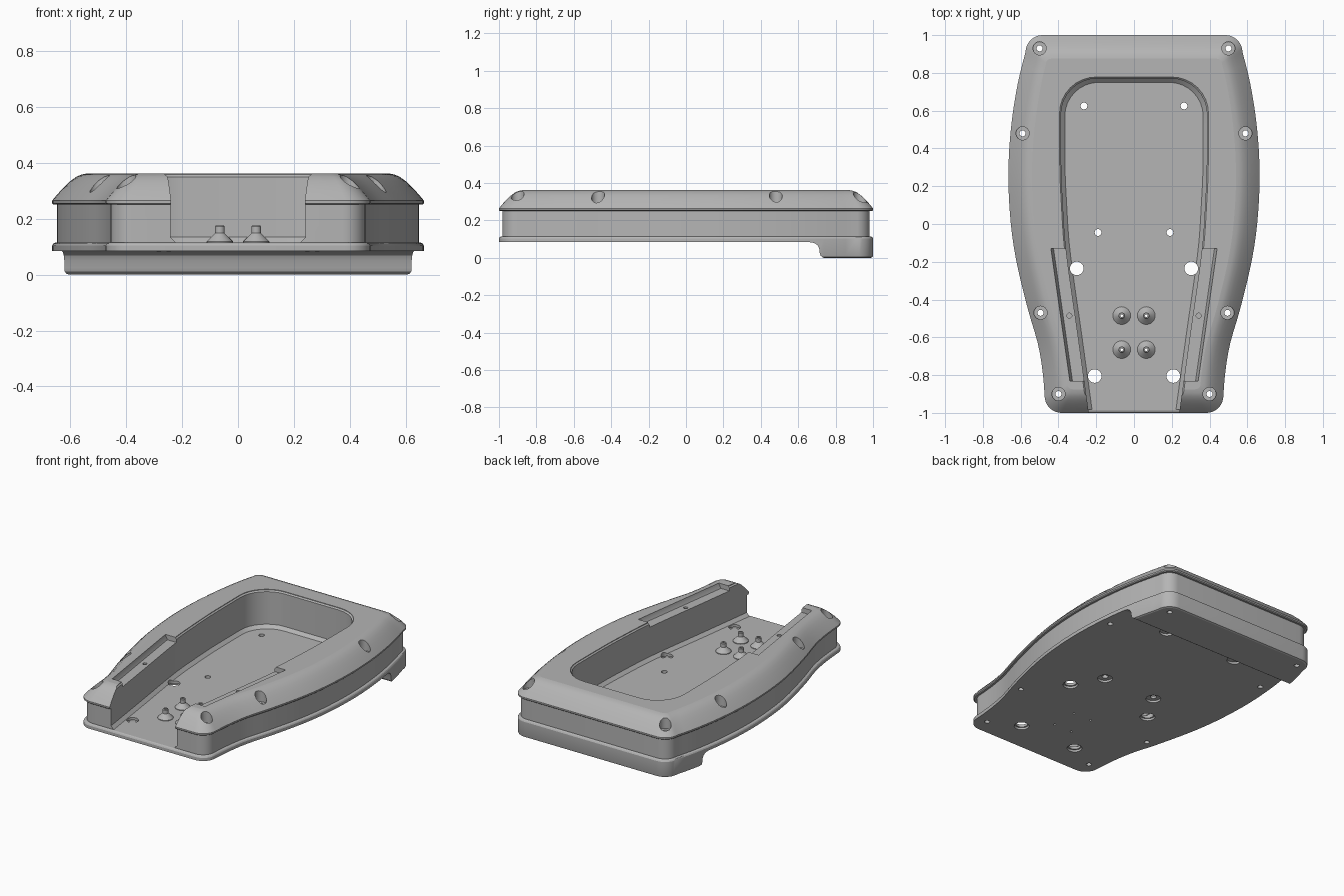
import bpy, bmesh, math
from mathutils import Vector

cube = bpy.data.objects.get("Cube")
if cube:
    bpy.data.objects.remove(cube, do_unlink=True)

grey = bpy.data.materials.new("plain_grey")
grey.use_nodes = True
grey.diffuse_color = (0.46, 0.46, 0.46, 1)
grey.node_tree.nodes["Principled BSDF"].inputs["Base Color"].default_value = (0.46, 0.46, 0.46, 1)

# Half-width along the length: (y, x)
BODY = [(-1.1, .468), (-.85, .477), (-.65, .505), (-.45, .562), (-.2, .622),
        (0, .652), (.25, .665), (.5, .652), (.75, .614), (1, .55)]
CAVITY = [(-1.2, .212), (-.6, .295), (-.13, .36), (.13, .378), (.3, .385), (.9, .387)]


def half_width(pts, y):
    """Smooth interpolation of the half-width through the control points."""
    def slope(i):
        a, b = pts[max(i - 1, 0)], pts[min(i + 1, len(pts) - 1)]
        return (b[1] - a[1]) / (b[0] - a[0])
    i = max(k for k in range(len(pts) - 1) if k == 0 or pts[k][0] <= y)
    (ya, xa), (yb, xb) = pts[i], pts[i + 1]
    h = yb - ya
    t = (y - ya) / h
    return ((1 + 2 * t) * (1 - t) ** 2 * xa + t * (1 - t) ** 2 * h * slope(i)
            + t * t * (3 - 2 * t) * xb + t * t * (t - 1) * h * slope(i + 1))


def outline(pts, y0, y1, r0, r1, inset, z, n=32, corner=8):
    """Closed symmetric outline with rounded corners, moved inwards by inset."""
    r0, r1 = max(r0 - inset / 2, .015), max(r1 - inset / 2, .015)
    lo, hi = y0 + inset + r0, y1 - inset - r1
    half = []
    for k in range(corner):
        a = math.pi / 2 * (1 - k / corner)
        half.append((half_width(pts, lo) - inset - r0 + r0 * math.cos(a), lo - r0 * math.sin(a)))
    for k in range(n + 1):
        y = lo + (hi - lo) * k / n
        half.append((half_width(pts, y) - inset, y))
    for k in range(1, corner + 1):
        a = math.pi / 2 * k / corner
        half.append((half_width(pts, hi) - inset - r1 + r1 * math.cos(a), hi + r1 * math.sin(a)))
    return [(x, y, z) for x, y in half] + [(-x, y, z) for x, y in reversed(half)]


def body_rings(profile):
    return [outline(BODY, -1, 1, .09, .09, d, z) for d, z in profile]


def skin(bm, rings, closed=False):
    """Join rings with quads; cap the ends, or close the loop."""
    vs = [[bm.verts.new(p) for p in ring] for ring in rings]
    n = len(vs[0])
    pairs = list(zip(vs, vs[1:])) + ([(vs[-1], vs[0])] if closed else [])
    for a, b in pairs:
        for i in range(n):
            bm.faces.new((a[i], a[(i + 1) % n], b[(i + 1) % n], b[i]))
    if not closed:
        bm.faces.new(vs[0])
        bm.faces.new(vs[-1])


def make(name, solids, closed=False):
    bm = bmesh.new()
    for rings in solids:
        skin(bm, rings, closed)
    bmesh.ops.recalc_face_normals(bm, faces=bm.faces)
    me = bpy.data.meshes.new(name)
    bm.to_mesh(me)
    bm.free()
    me.materials.append(grey)
    ob = bpy.data.objects.new(name, me)
    bpy.context.collection.objects.link(ob)
    return ob


def lathe(x, y, profile, n=24):
    return [[(x + r * math.cos(2 * math.pi * k / n), y + r * math.sin(2 * math.pi * k / n), z)
             for k in range(n)] for r, z in profile]


def activate(ob):
    bpy.ops.object.select_all(action='DESELECT')
    ob.select_set(True)
    bpy.context.view_layer.objects.active = ob


def cut(ob, *cutters):
    activate(ob)
    for c in cutters:
        m = ob.modifiers.new("cut", 'BOOLEAN')
        m.operation, m.solver, m.object = 'DIFFERENCE', 'EXACT', c
        bpy.ops.object.modifier_apply(modifier=m.name)


def finish(ob):
    activate(ob)
    bpy.ops.object.shade_smooth_by_angle(angle=math.radians(28))
    for p in ob.data.polygons:
        if abs(p.normal.z) > .995:
            p.use_smooth = False


# Main shells, bottom to top
base = make("base_plate", [body_rings([(.012, 0), (.003, .004), (0, .012), (0, .104), (.004, .111), (.012, .115)])])
wall = make("side_wall", [body_rings([(.018, .105), (.018, .25)])])
cover = make("top_cover", [body_rings([(.006, .25), (0, .255), (0, .265), (.022, .291), (.045, .315),
                                       (.066, .335), (.087, .35), (.105, .358), (.125, .362)])])

# Tray hollow, open at the front
tray = make("tray_cutter", [[outline(CAVITY, -1.15, .77, .02, .19, d, z) for d, z in
                             [(.02, .1), (.02, .115), (0, .135), (0, .35), (-.008, .358), (-.008, .45)]]])

# Underside step that leaves the rear foot
step = [(-1.2, -.1), (-1.2, .084), (.66, .084), (.685, .08), (.703, .068),
        (.712, .05), (.715, .025), (.72, .011), (.735, 0), (.735, -.1)]
under = make("underside_cutter", [[[(x, y, z) for y, z in step] for x in (-1, 1)]])

# Shallow ledges beside the tray
ledge = [(.44, -.13), (.29, -.13), (.19, -.83), (.34, -.83)]
ledges = make("ledge_cutter", [[[(s * (x - d), y, z) for x, y in ledge]
                                for d, z in ((.014, .33), (0, .358), (0, .5))] for s in (-1, 1)])

# Screw holes, mounting holes, blind pilot holes and pin bores
screw = [(.016, -.1), (.016, .28), (.035, .28), (.035, .5)]
mount = [(.045, -.1), (.045, .098), (.018, .098), (.018, .2)]
wide = [(.045, -.1), (.045, .098), (.036, .098), (.036, .2)]
pilot = [(.013, .29), (.013, .5)]
bore = [(.007, -.1), (.007, .2)]
layout = [(screw, [(.5, .93), (.59, .48), (.495, -.47), (.4, -.9)]),
          (mount, [(.265, .625), (.19, -.045)]),
          (wide, [(.303, -.235), (.208, -.805)]),
          (pilot, [(.342, -.485)]),
          (bore, [(.065, -.485), (.065, -.665)])]
holes = make("hole_cutter", [lathe(s * x, y, prof) for prof, spots in layout
                             for x, y in spots for s in (-1, 1)])

cut(base, under, holes)
cut(wall, tray, holes)
cut(cover, tray, ledges, holes)
for c in (tray, under, ledges, holes):
    bpy.data.objects.remove(c, do_unlink=True)

# Four hollow locating pins on conical feet
pin = [(.047, .112), (.047, .119), (.017, .148), (.017, .172), (.014, .176), (.007, .176), (.007, .112)]
pins = make("locating_pins", [lathe(s * .065, y, pin) for y in (-.485, -.665) for s in (-1, 1)], closed=True)

for ob in (base, wall, cover, pins):
    finish(ob)
